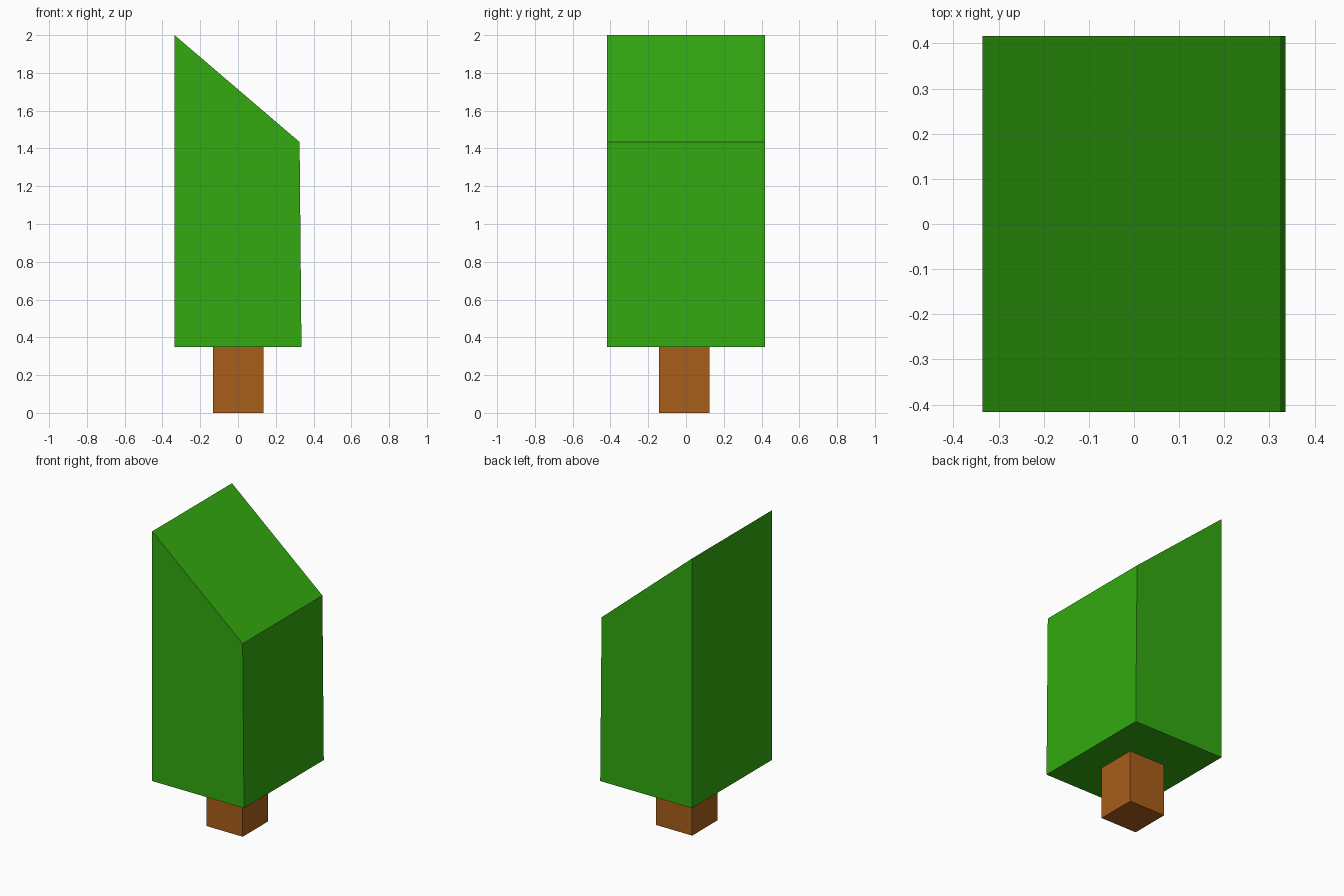
import bpy

if "Cube" in bpy.data.objects:
    bpy.data.objects.remove(bpy.data.objects["Cube"])


def material(name, color):
    mat = bpy.data.materials.new(name)
    mat.diffuse_color = (*color, 1.0)
    mat.use_nodes = True
    mat.node_tree.nodes["Principled BSDF"].inputs["Base Color"].default_value = mat.diffuse_color
    return mat


def prism(name, profile, y0, y1, mat):
    """Extrude an anticlockwise x-z profile from y0 (front) to y1 (back)."""
    n = len(profile)
    verts = [(x, y, z) for y in (y0, y1) for x, z in profile]
    faces = [tuple(range(n)), tuple(reversed(range(n, 2 * n)))]
    for i in range(n):
        j = (i + 1) % n
        faces.append((i, i + n, j + n, j))
    mesh = bpy.data.meshes.new(name)
    mesh.from_pydata(verts, [], faces)
    mesh.materials.append(mat)
    obj = bpy.data.objects.new(name, mesh)
    bpy.context.collection.objects.link(obj)
    return obj


leaf_green = material("leaf_green", (0.032, 0.40, 0.005))
bark_brown = material("bark_brown", (0.39, 0.112, 0.01))

# Square trunk, slightly off centre
prism("trunk", [(-0.132, 0), (0.134, 0), (0.134, 0.348), (-0.132, 0.348)],
      -0.142, 0.124, bark_brown)

# Foliage block with a sloped top and slightly leaning right side
prism("foliage", [(-0.336, 0.348), (0.336, 0.348), (0.326, 1.434), (-0.336, 2.0)],
      -0.417, 0.417, leaf_green)
